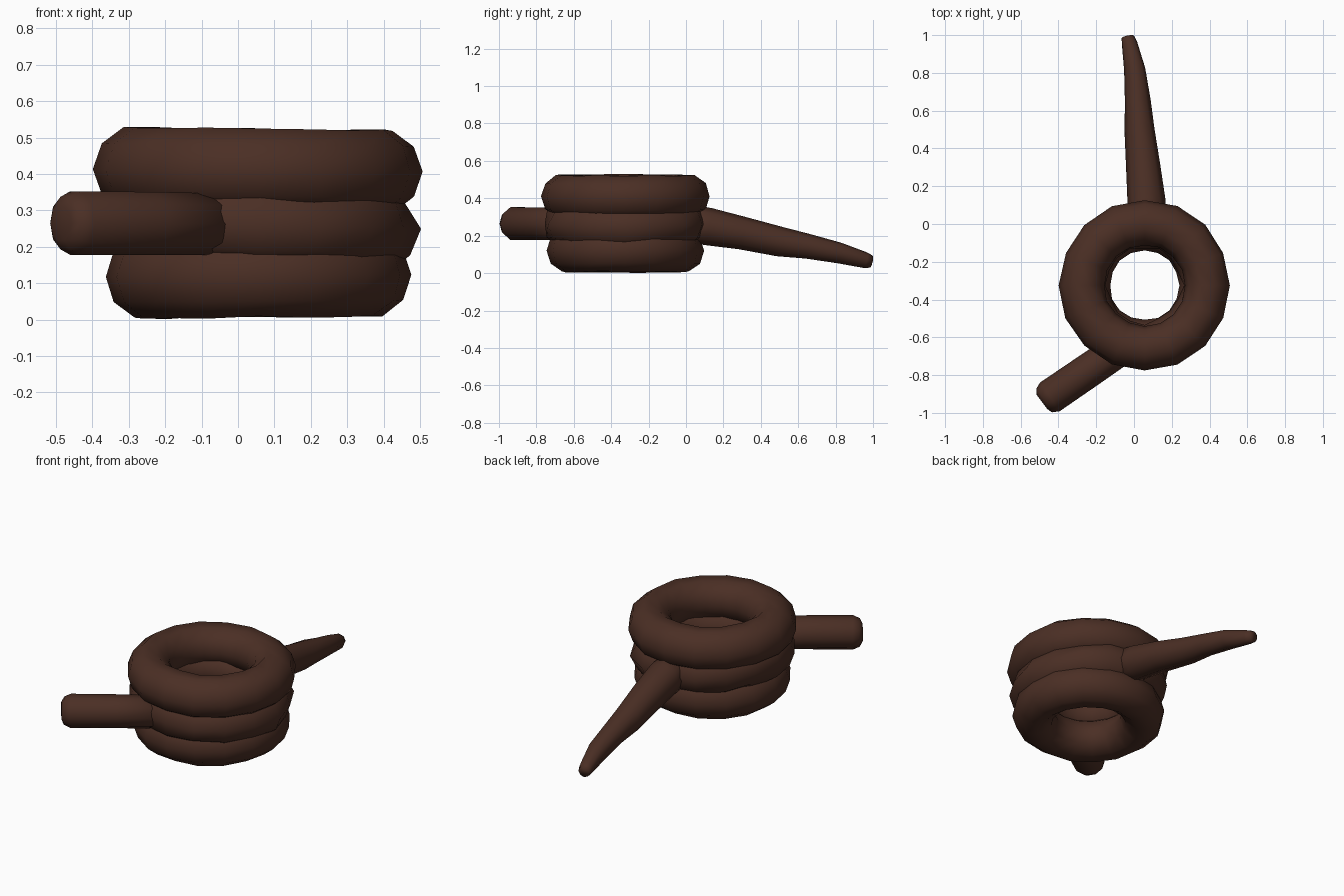
import bpy, bmesh, math, random
from mathutils import Vector

random.seed(4)
old = bpy.data.objects.get("Cube")
if old:
    bpy.data.objects.remove(old, do_unlink=True)

brown = bpy.data.materials.new("dark_brown_rope")
brown.use_nodes = True
COLOUR = (0.07, 0.028, 0.018, 1)
brown.diffuse_color = COLOUR
brown.node_tree.nodes["Principled BSDF"].inputs["Base Color"].default_value = COLOUR


def tube(name, path, sides=10, closed=False, wobble=0.0):
    """Sweep a round section along (point, radius) pairs."""
    bm = bmesh.new()
    rings, n = [], len(path)
    for i, (p, r) in enumerate(path):
        if closed:
            ahead, behind = path[(i + 1) % n][0], path[i - 1][0]
        else:
            ahead, behind = path[min(i + 1, n - 1)][0], path[max(i - 1, 0)][0]
        along = (ahead - behind).normalized()
        side = along.cross(Vector((0, 0, 1))).normalized()
        up = side.cross(along)
        ring = []
        for k in range(sides):
            a = math.tau * k / sides
            rr = r + random.uniform(-wobble, wobble)
            ring.append(bm.verts.new(p + (side * math.cos(a) + up * math.sin(a)) * rr))
        rings.append(ring)
    for i in range(n if closed else n - 1):
        a, b = rings[i], rings[(i + 1) % n]
        for k in range(sides):
            j = (k + 1) % sides
            bm.faces.new((a[k], a[j], b[j], b[k]))
    if not closed:
        bm.faces.new(rings[0])
        bm.faces.new(rings[-1])
    bmesh.ops.recalc_face_normals(bm, faces=bm.faces)
    mesh = bpy.data.meshes.new(name)
    bm.to_mesh(mesh)
    bm.free()
    for f in mesh.polygons:
        f.use_smooth = True
    mesh.materials.append(brown)
    obj = bpy.data.objects.new(name, mesh)
    bpy.context.collection.objects.link(obj)
    return obj


def coil(name, z, major, minor, tilt, wobble, segments=16):
    path = []
    for i in range(segments):
        a = math.tau * i / segments
        x, y = major * math.cos(a), major * math.sin(a)
        path.append((Vector((0.056 + x, -0.325 + y, z - tilt * x)), minor))
    tube(name, path, closed=True, wobble=wobble)


# Stacked turns of the rope
coil("bottom_coil", 0.12, 0.303, 0.119, -0.01, 0.003)
coil("middle_coil", 0.265, 0.318, 0.119, 0.05, 0.011)
coil("top_coil", 0.41, 0.333, 0.119, 0.01, 0.003)

# Blunt end sticking out at the front
tube("blunt_rope_end", [
    (Vector((-0.02, -0.625, 0.262)), 0.088),
    (Vector((-0.24, -0.775, 0.264)), 0.091),
    (Vector((-0.445, -0.915, 0.265)), 0.092),
    (Vector((-0.475, -0.933, 0.265)), 0.076),
    (Vector((-0.487, -0.942, 0.265)), 0.048),
])

# Tapered end sloping down behind
tube("tapered_rope_end", [
    (Vector((0.068, -0.06, 0.28)), 0.102),
    (Vector((0.064, 0.12, 0.247)), 0.101),
    (Vector((0.050, 0.30, 0.213)), 0.090),
    (Vector((0.030, 0.50, 0.168)), 0.080),
    (Vector((0.018, 0.65, 0.143)), 0.068),
    (Vector((0.002, 0.82, 0.107)), 0.056),
    (Vector((-0.025, 0.96, 0.070)), 0.042),
    (Vector((-0.032, 0.992, 0.063)), 0.032),
], sides=8, wobble=0.003)
